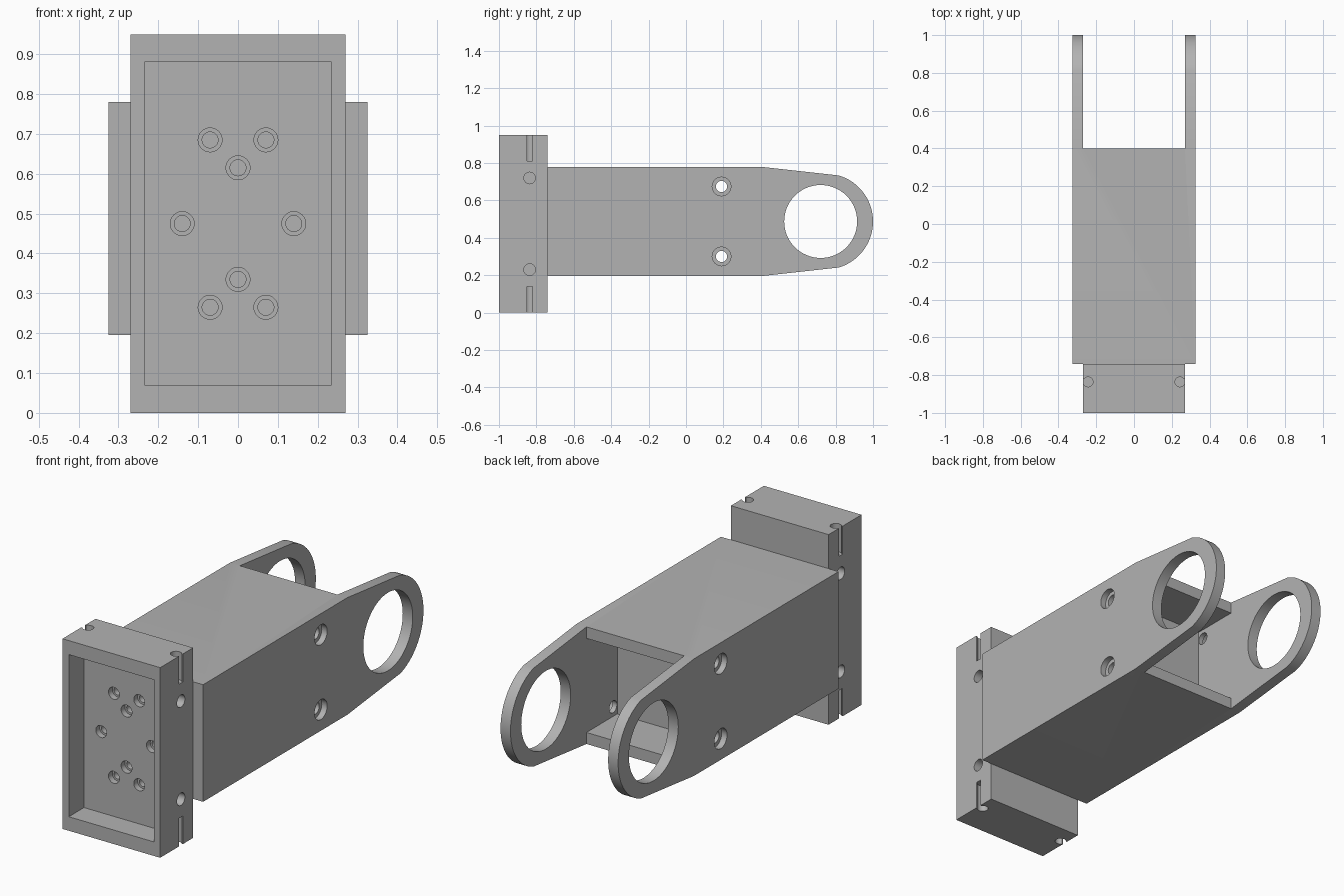
import bpy, bmesh, math
from mathutils import Matrix, Vector

if "Cube" in bpy.data.objects:
    bpy.data.objects.remove(bpy.data.objects["Cube"], do_unlink=True)

grey = bpy.data.materials.new("machined grey")
grey.use_nodes = True
colour = (0.45, 0.45, 0.45, 1)
grey.diffuse_color = colour
grey.node_tree.nodes["Principled BSDF"].inputs["Base Color"].default_value = colour


def finish(name, bm):
    bmesh.ops.recalc_face_normals(bm, faces=bm.faces)
    mesh = bpy.data.meshes.new(name)
    bm.to_mesh(mesh)
    bm.free()
    mesh.materials.append(grey)
    obj = bpy.data.objects.new(name, mesh)
    bpy.context.collection.objects.link(obj)
    return obj


def box(name, low, high):
    low, high = Vector(low), Vector(high)
    bm = bmesh.new()
    place = Matrix.Translation((low + high) / 2) @ Matrix.Diagonal((*(high - low), 1))
    bmesh.ops.create_cube(bm, size=1, matrix=place)
    return finish(name, bm)


def rod(start, end, radius, sides=32):
    start, end = Vector(start), Vector(end)
    axis = end - start
    turn = axis.to_track_quat('Z', 'Y').to_matrix().to_4x4()
    bm = bmesh.new()
    bmesh.ops.create_cone(bm, cap_ends=True, segments=sides, radius1=radius, radius2=radius,
                          depth=axis.length, matrix=Matrix.Translation((start + end) / 2) @ turn)
    return finish("cutter", bm)


def activate(obj):
    bpy.ops.object.select_all(action='DESELECT')
    obj.select_set(True)
    bpy.context.view_layer.objects.active = obj


def cut(obj, cutter):
    mod = obj.modifiers.new("cut", 'BOOLEAN')
    mod.operation = 'DIFFERENCE'
    mod.solver = 'EXACT'
    mod.object = cutter
    activate(obj)
    bpy.ops.object.modifier_apply(modifier=mod.name)
    bpy.data.objects.remove(cutter, do_unlink=True)


# Arm body: side profile with tapered, rounded end, extruded across the width
W, INNER, MID = 0.325, 0.27, 0.4875
HALF = 0.2925
outline = [(-0.74, MID + HALF), (-0.74, MID - HALF), (0.4, MID - HALF)]
for i in range(41):
    a = math.radians(-73 + 146 * i / 40)
    outline.append((0.743 + 0.257 * math.cos(a), MID + 0.257 * math.sin(a)))
outline.append((0.4, MID + HALF))
bm = bmesh.new()
side = bm.faces.new([bm.verts.new((-W, y, z)) for y, z in outline])
moved = bmesh.ops.extrude_face_region(bm, geom=[side])["geom"]
bmesh.ops.translate(bm, vec=(2 * W, 0, 0),
                    verts=[v for v in moved if isinstance(v, bmesh.types.BMVert)])
body = finish("arm_body", bm)

# Fork gap, pocket behind the lips, and pivot bores
cut(body, box("cutter", (-INNER, 0.4, -1), (INNER, 1.2, 2)))
cut(body, box("cutter", (-INNER, 0.157, MID - 0.235), (INNER, 0.8, MID + 0.235)))
cut(body, rod((-1, 0.72, MID), (1, 0.72, MID), 0.195, 64))

# Counterbored screw holes through both cheeks
for z in (MID - 0.187, MID + 0.187):
    cut(body, rod((-1, 0.19, z), (1, 0.19, z), 0.03))
    for s in (-1, 1):
        cut(body, rod((s * 0.295, 0.19, z), (s, 0.19, z), 0.05))

# Mounting block with a recessed front
TOP = 0.95
block = box("mounting_block", (-0.27, -1, 0), (0.27, -0.74, TOP))
cut(block, box("cutter", (-0.235, -1.2, 0.07), (0.235, -0.88, 0.88)))

# Counterbored holes in the recess floor
for x, dz in ((-0.07, 0.21), (0.07, 0.21), (0, 0.14), (-0.14, 0),
              (0.14, 0), (0, -0.14), (-0.07, -0.21), (0.07, -0.21)):
    z = TOP / 2 + dz
    cut(block, rod((x, -0.9, z), (x, -0.85, z), 0.03))
    cut(block, rod((x, -0.9, z), (x, -0.78, z), 0.02))

# Side holes, and slotted holes in the top and bottom ends
Y = -0.836
for s in (-1, 1):
    for z in (0.23, 0.72):
        cut(block, rod((s * 0.17, Y, z), (s * 0.4, Y, z), 0.031))
    for low, high in ((-0.1, 0.14), (TOP - 0.14, TOP + 0.1)):
        cut(block, rod((s * 0.243, Y, low), (s * 0.243, Y, high), 0.026))
        xs = sorted((s * 0.243, s * 0.4))
        cut(block, box("cutter", (xs[0], Y - 0.015, low), (xs[1], Y + 0.015, high)))

# Smooth the bores while keeping edges crisp
for obj in (body, block):
    activate(obj)
    bpy.ops.object.shade_smooth_by_angle(angle=math.radians(30))
